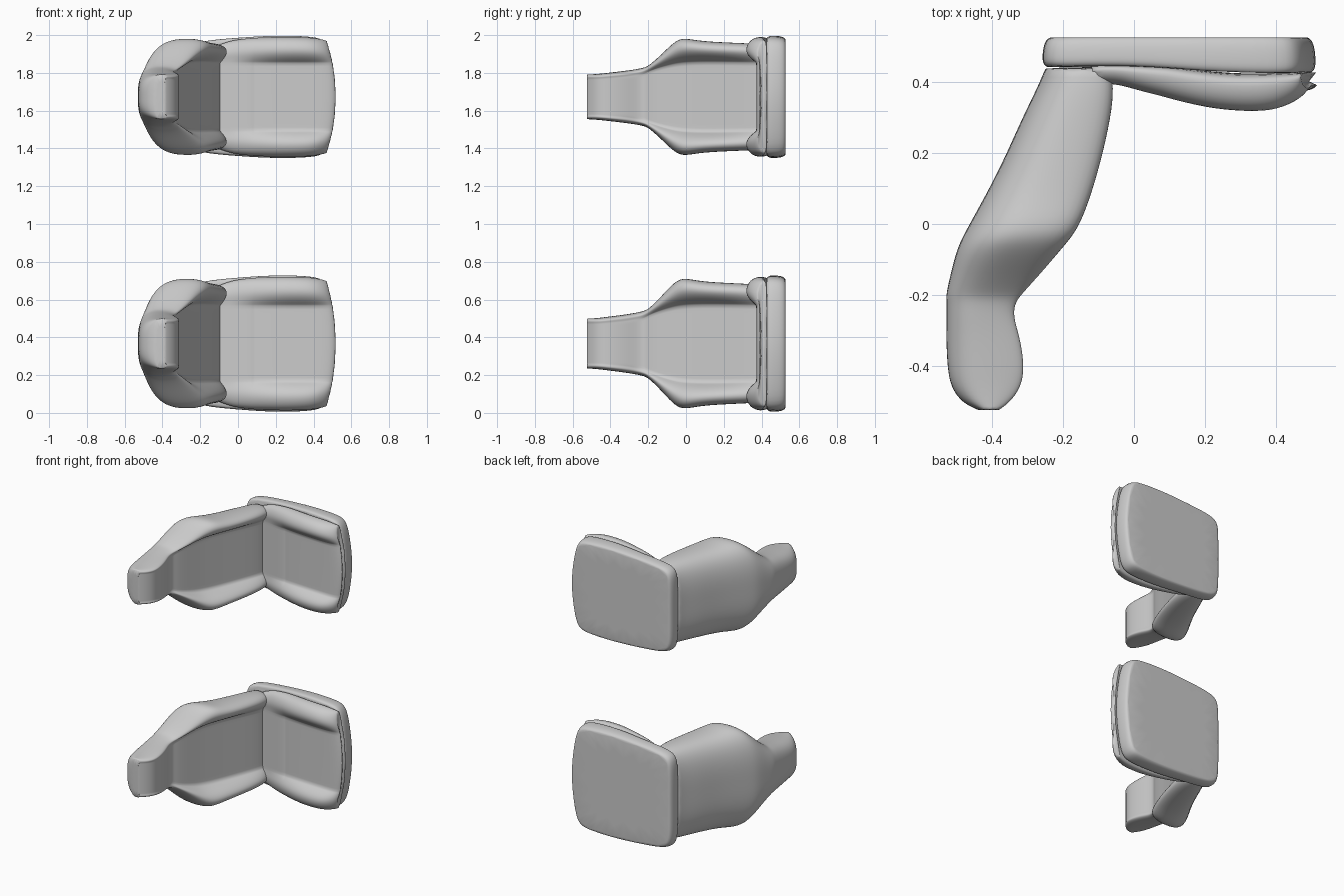
import bpy, bmesh


def loft(name, half_rings, zc, zs, crease=0.6, creased=()):
    """Loft half sections (z >= 0, first and last on z = 0), mirrored in z."""
    bm = bmesh.new()
    lay = bm.edges.layers.float.new("crease_edge")
    rings = []
    for half in half_rings:
        full = half + [(x, y, -z) for x, y, z in half[-2:0:-1]]
        rings.append([bm.verts.new((x, y, zc + z * zs)) for x, y, z in full])
    n = len(rings[0])
    for a, b in zip(rings, rings[1:]):
        for i in range(n):
            j = (i + 1) % n
            bm.faces.new((a[i], a[j], b[j], b[i]))
    for r in (rings[0], rings[-1]):
        f = bm.faces.new(r)
        for e in f.edges:
            e[lay] = crease
    # seam lines running along the loft
    for k in creased:
        for idx in (k, n - k):
            for a, b in zip(rings, rings[1:]):
                e = bm.edges.get((a[idx], b[idx]))
                e[lay] = 0.8
    bmesh.ops.recalc_face_normals(bm, faces=bm.faces)
    me = bpy.data.meshes.new(name)
    bm.to_mesh(me)
    bm.free()
    me.polygons.foreach_set("use_smooth", [True] * len(me.polygons))
    ob = bpy.data.objects.new(name, me)
    bpy.context.collection.objects.link(ob)
    sub = ob.modifiers.new("smooth", "SUBSURF")
    sub.levels = sub.render_levels = 2
    return ob


def lerp(table, x):
    if x <= table[0][0]:
        return table[0][1]
    for (x0, v0), (x1, v1) in zip(table, table[1:]):
        if x <= x1:
            return v0 + (v1 - v0) * (x - x0) / (x1 - x0)
    return table[-1][1]


# backrest stations: y, bolster front x, panel front x, back x, half width, panel half width
BACK = [
    (0.44, -0.07, -0.09, -0.25, 0.27, 0.18),
    (0.39, -0.055, -0.095, -0.27, 0.28, 0.18),
    (0.30, -0.062, -0.13, -0.315, 0.285, 0.182),
    (0.17, -0.09, -0.185, -0.372, 0.29, 0.185),
    (0.06, -0.122, -0.23, -0.43, 0.298, 0.185),
    (-0.02, -0.155, -0.262, -0.475, 0.315, 0.18),
    (-0.07, -0.20, -0.28, -0.50, 0.285, 0.172),
    (-0.14, -0.262, -0.305, -0.517, 0.215, 0.155),
    (-0.195, -0.315, -0.328, -0.53, 0.167, 0.135),
    (-0.22, -0.337, -0.345, -0.53, 0.155, 0.12),
    (-0.26, -0.345, -0.342, -0.53, 0.147, 0.11),
    (-0.32, -0.325, -0.323, -0.53, 0.138, 0.10),
    (-0.40, -0.312, -0.312, -0.527, 0.129, 0.095),
    (-0.46, -0.32, -0.32, -0.518, 0.122, 0.09),
    (-0.505, -0.355, -0.355, -0.485, 0.119, 0.09),
    (-0.525, -0.385, -0.385, -0.44, 0.118, 0.09),
]


def back_ring(y, xf, xc, xb, w, p):
    d = xf - xb
    return [(xc, y, 0), (xc, y, p * 0.6), (xc, y, p),
            (xc + (xf - xc) * 0.65, y, p + (w - p) * 0.25),
            (xf + 0.006, y, p + (w - p) * 0.6),
            (xf - d * 0.08, y, w * 0.98),
            (xf - d * 0.4, y, w * 1.01),
            (xb + d * 0.28, y, w * 0.97),
            (xb + d * 0.08, y, w * 0.75),
            (xb, y, w * 0.4), (xb, y, 0)]


# gap line between the cushion and its base shell
SEAM = [(-0.26, 0.44), (-0.05, 0.448), (0.1, 0.442), (0.2, 0.428), (0.3, 0.42), (0.52, 0.424)]

# cushion stations: x, bolster top y, panel top y, half width
CUSHION = [
    (-0.12, 0.40, 0.405, 0.27), (-0.05, 0.398, 0.40, 0.295), (0.0, 0.382, 0.392, 0.305),
    (0.07, 0.362, 0.386, 0.312), (0.085, 0.358, 0.39, 0.313), (0.10, 0.353, 0.386, 0.314),
    (0.2, 0.326, 0.38, 0.318), (0.3, 0.315, 0.375, 0.318), (0.40, 0.315, 0.372, 0.316),
    (0.46, 0.333, 0.372, 0.31), (0.505, 0.36, 0.378, 0.302), (0.52, 0.385, 0.392, 0.296),
]


def cushion_ring(x, yf, yc, w):
    p, yb = 0.18, lerp(SEAM, x) + 0.004
    pts = [(yc, 0), (yc, p * 0.6), (yc, p), (yc + (yf - yc) * 0.65, p + (w - p) * 0.2),
           (yf - 0.005, p + (w - p) * 0.5), (yf + (yb - yf) * 0.2, w * 0.96),
           (yf + (yb - yf) * 0.7, w * 1.01), (yb, w * 0.98), (yb, w * 0.5), (yb, 0)]
    t = max(0, (x - 0.25) / 0.27)
    return [(x - 0.05 * t * (z / 0.3) ** 2, y, z) for y, z in pts]


# base shell outline: x, half width
PLAN = [(-0.258, 0), (-0.26, 0.19), (-0.25, 0.265), (-0.2, 0.298), (0, 0.314), (0.2, 0.327),
        (0.4, 0.321), (0.465, 0.302), (0.495, 0.2), (0.522, 0)]


def base_ring(t, inset):
    ring = []
    for x, z in PLAN:
        y0 = lerp(SEAM, x) + 0.003
        ring.append((0.13 + (x - 0.13) * (1 - inset), y0 + (0.527 - y0) * t, z * (1 - inset)))
    return ring


# two seats lying on their sides, the lower one a little wider
for label, zc, zs in (("lower", 0.367, 1.115), ("upper", 1.673, 1.0)):
    loft(label + "_backrest", [back_ring(*s) for s in BACK], zc, zs, 0.5, (2,))
    loft(label + "_cushion", [cushion_ring(*s) for s in CUSHION], zc, zs, 0.5, (2,))
    loft(label + "_base_shell",
         [base_ring(t, i) for t, i in ((0, 0.035), (0.1, 0.005), (0.35, 0), (0.7, 0.008), (0.93, 0.03), (1, 0.06))],
         zc, zs, 0.6)
